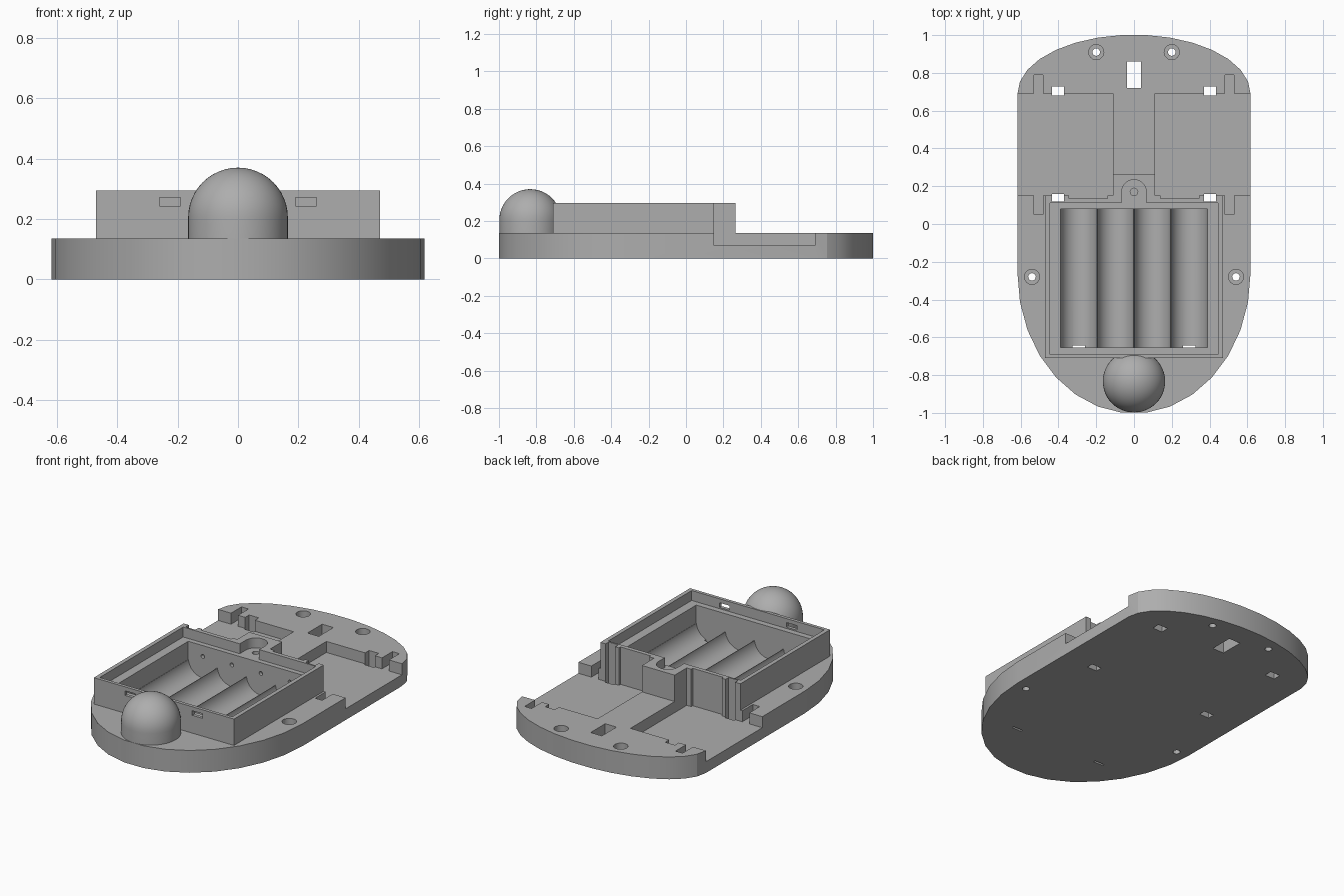
import bpy, bmesh
from math import sin, cos, pi, radians
from mathutils import Matrix, Vector

cube = bpy.data.objects.get("Cube")
if cube:
    bpy.data.objects.remove(cube, do_unlink=True)

grey = bpy.data.materials.new("plain grey")
grey.use_nodes = True
grey.diffuse_color = (0.42, 0.42, 0.42, 1)
grey.node_tree.nodes["Principled BSDF"].inputs["Base Color"].default_value = (0.42, 0.42, 0.42, 1)


def make(name, bm):
    bmesh.ops.recalc_face_normals(bm, faces=bm.faces)
    mesh = bpy.data.meshes.new(name)
    bm.to_mesh(mesh)
    bm.free()
    mesh.materials.append(grey)
    obj = bpy.data.objects.new(name, mesh)
    bpy.context.collection.objects.link(obj)
    return obj


def box(x0, x1, y0, y1, z0, z1):
    bm = bmesh.new()
    size = Vector((x1 - x0, y1 - y0, z1 - z0))
    mid = Vector((x0 + x1, y0 + y1, z0 + z1)) / 2
    bmesh.ops.create_cube(bm, size=1, matrix=Matrix.Translation(mid) @ Matrix.Diagonal(size.to_4d()))
    return make("block", bm)


def rod(x, y, z, r, length, along_y=False, n=24):
    bm = bmesh.new()
    mat = Matrix.Translation((x, y, z))
    if along_y:
        mat = mat @ Matrix.Rotation(pi / 2, 4, 'X')
    bmesh.ops.create_cone(bm, cap_ends=True, segments=n, radius1=r, radius2=r, depth=length, matrix=mat)
    return make("rod", bm)


def combine(target, tool, operation='DIFFERENCE'):
    tool.hide_render = True
    mod = target.modifiers.new("bool", 'BOOLEAN')
    mod.operation = operation
    mod.solver = 'EXACT'
    mod.object = tool
    bpy.context.view_layer.objects.active = target
    bpy.ops.object.modifier_apply(modifier=mod.name)
    bpy.data.objects.remove(tool, do_unlink=True)


# Base plate: two half ellipses joined by straight sides
outline = []
for i in range(16):
    a = radians(12 * i)
    outline.append((0.617 * cos(a), 0.69 + 0.312 * sin(a), 0))
for i in range(16):
    a = radians(180 + 12 * i)
    outline.append((0.617 * cos(a), -0.26 + 0.743 * sin(a), 0))
bm = bmesh.new()
face = bm.faces.new([bm.verts.new(p) for p in outline])
ext = bmesh.ops.extrude_face_region(bm, geom=[face])
bmesh.ops.translate(bm, vec=(0, 0, 0.135), verts=[v for v in ext["geom"] if isinstance(v, bmesh.types.BMVert)])
body = make("base_with_battery_box", bm)

# Battery box and screw post
combine(body, box(-0.47, 0.47, -0.71, 0.15, 0.05, 0.295), 'UNION')
combine(body, box(-0.11, 0.11, 0.1, 0.265, 0.05, 0.295), 'UNION')

# Lid rim, main cavity and round cell troughs
combine(body, box(-0.445, 0.445, -0.69, 0.11, 0.235, 0.4))
combine(body, box(-0.39, 0.39, -0.655, 0.08, 0.125, 0.4))
for i in range(4):
    x = -0.2925 + 0.195 * i
    combine(body, rod(x, -0.2875, 0.135, 0.0968, 0.735, True, 40))
    combine(body, rod(x, 0.08, 0.17, 0.012, 0.04, True, 12))

# Rounded screw recess in the post
combine(body, rod(0, 0.17, 0.335, 0.065, 0.2))
combine(body, box(-0.065, 0.065, 0.1, 0.17, 0.235, 0.4))
combine(body, rod(0, 0.17, 0.2, 0.02, 0.2, n=16))


def cut_pair(x0, x1, *yz):
    for a, b in ((x0, x1), (-x1, -x0)):
        combine(body, box(a, b, *yz))


# Motor bays with axle slots, clip holes and wall panels
cut_pair(0.11, 0.7, 0.15, 0.69, 0.068, 0.5)
cut_pair(0.483, 0.53, 0.05, 0.16, 0.068, 0.5)
cut_pair(0.483, 0.53, 0.68, 0.79, 0.068, 0.5)
cut_pair(0.37, 0.435, 0.12, 0.16, -0.1, 0.5)
cut_pair(0.37, 0.435, 0.68, 0.728, -0.1, 0.5)
cut_pair(0.14, 0.345, 0.135, 0.16, 0.068, 0.5)

# Lid latch windows and drain slits
cut_pair(0.19, 0.26, -0.75, -0.68, 0.243, 0.271)
cut_pair(0.26, 0.325, -0.655, -0.642, -0.1, 0.1)

# Cable opening and counterbored screw holes
combine(body, box(-0.038, 0.038, 0.72, 0.86, -0.1, 0.3))
for x, y in ((0.2, 0.91), (0.54, -0.28)):
    for s in (1, -1):
        combine(body, rod(s * x, y, 0.17, 0.04, 0.2))
        combine(body, rod(s * x, y, 0.1, 0.02, 0.4, n=16))

# Domed caster housing, trimmed flat against the battery box
bm = bmesh.new()
bmesh.ops.create_uvsphere(bm, u_segments=48, v_segments=24, radius=0.165)
for v in bm.verts:
    if v.co.z < -0.001:
        r = Vector((v.co.x, v.co.y, 0))
        v.co = (r.normalized() * 0.165 if r.length > 0.001 else r) + Vector((0, 0, -0.085))
bmesh.ops.remove_doubles(bm, verts=bm.verts, dist=0.0005)
bmesh.ops.translate(bm, vec=(0, -0.833, 0.205), verts=bm.verts)
cut = bmesh.ops.bisect_plane(bm, geom=bm.verts[:] + bm.edges[:] + bm.faces[:],
                             plane_co=(0, -0.692, 0), plane_no=(0, 1, 0), clear_outer=True)
bmesh.ops.holes_fill(bm, edges=[e for e in bm.edges if e.is_boundary])
dome = make("caster_dome", bm)

# Smooth shading with sharp edges kept
for obj, angle in ((body, 20), (dome, 35)):
    bpy.ops.object.select_all(action='DESELECT')
    obj.select_set(True)
    bpy.context.view_layer.objects.active = obj
    bpy.ops.object.shade_smooth_by_angle(angle=radians(angle))
